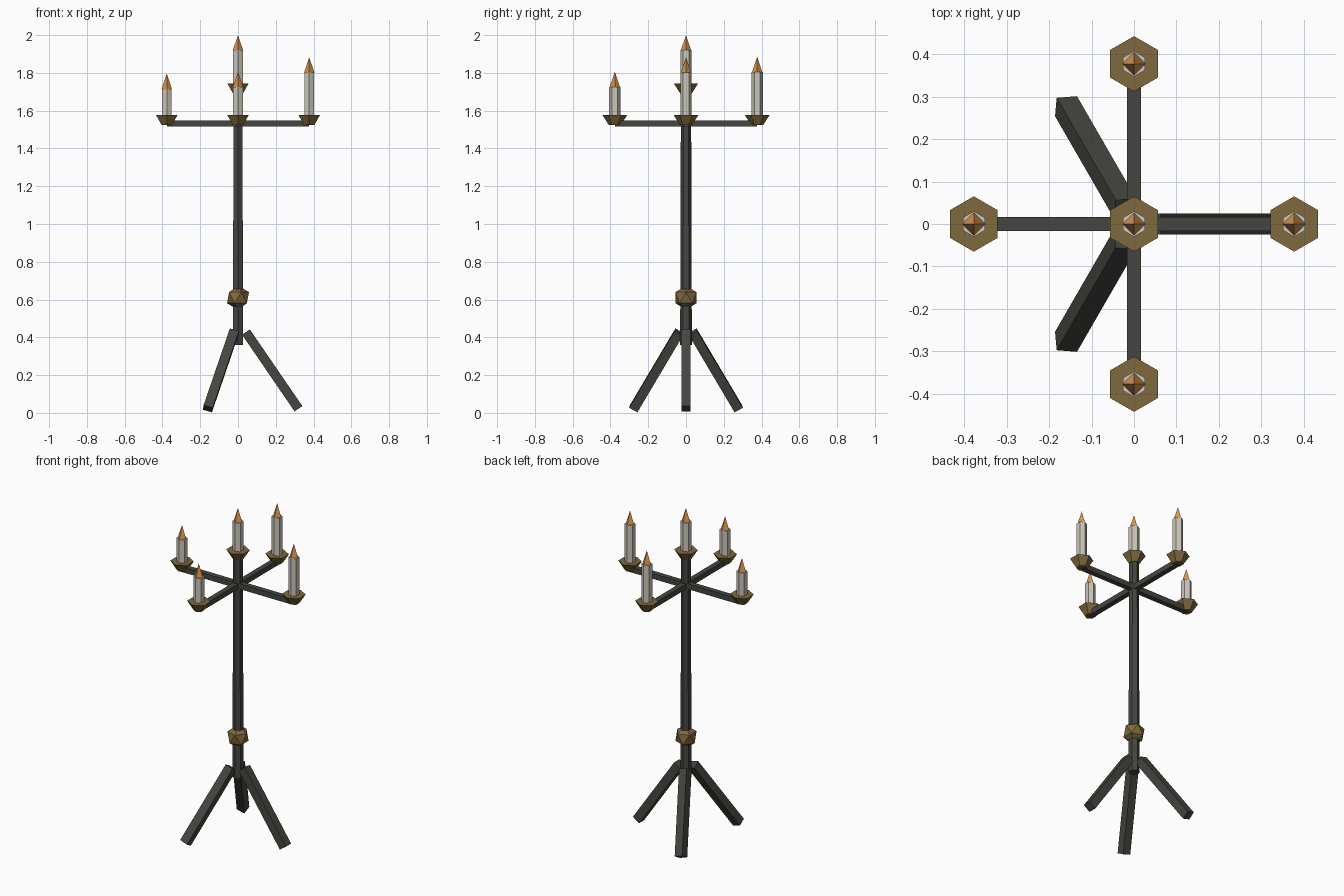
import bpy, math
from mathutils import Vector

if "Cube" in bpy.data.objects:
    bpy.data.objects.remove(bpy.data.objects["Cube"])


def material(name, rgb):
    m = bpy.data.materials.new(name)
    m.diffuse_color = (*rgb, 1)
    m.use_nodes = True
    m.node_tree.nodes["Principled BSDF"].inputs["Base Color"].default_value = m.diffuse_color
    return m


IRON = material("dark_iron", (0.060, 0.062, 0.052))
BRASS = material("aged_brass", (0.215, 0.140, 0.045))
WAX = material("candle_wax", (0.60, 0.57, 0.49))
FLAME = material("flame_orange", (0.72, 0.30, 0.075))


def finish(name, mat):
    o = bpy.context.object
    o.name = name
    o.data.materials.append(mat)
    return o


def cone(name, mat, x, y, z0, z1, r0, r1, sides=6):
    bpy.ops.mesh.primitive_cone_add(vertices=sides, radius1=r0, radius2=r1,
                                    depth=z1 - z0, location=(x, y, (z0 + z1) / 2))
    return finish(name, mat)


def beam(name, mat, a, b, width):
    """Square bar from a up to b."""
    a, b = Vector(a), Vector(b)
    d = b - a
    bpy.ops.mesh.primitive_cube_add(size=1, location=(a + b) / 2)
    o = finish(name, mat)
    o.scale = (width, width, d.length)
    o.rotation_mode = 'QUATERNION'
    o.rotation_quaternion = Vector((0, 0, 1)).rotation_difference(d)
    return o


def candle(name, x, y, cup_z, tip):
    cone(name + "_cup", BRASS, x, y, cup_z, cup_z + 0.053, 0.031, 0.065)
    cone(name + "_candle", WAX, x, y, cup_z + 0.045, tip - 0.08, 0.03, 0.03)
    cone(name + "_flame", FLAME, x, y, tip - 0.08, tip, 0.027, 0, 4)


# pole and knob
cone("pole", IRON, 0, 0, 0.36, 1.70, 0.031, 0.027)
bpy.ops.mesh.primitive_ico_sphere_add(subdivisions=1, radius=0.065, location=(0, 0, 0.61))
finish("pole_knob", BRASS)

# tripod legs
for i in range(3):
    t = math.radians(120 * i)
    c, s = math.cos(t), math.sin(t)
    beam(f"leg_{i + 1}", IRON, (0.32 * c, 0.32 * s, 0.022),
         (0.042 * c, 0.042 * s, 0.428), 0.05)

# arms with cups and candles of uneven height
for side, dx, dy, tip in (("right", 1, 0, 1.883), ("back", 0, 1, 1.885),
                          ("left", -1, 0, 1.796), ("front", 0, -1, 1.806)):
    x, y = 0.377 * dx, 0.377 * dy
    beam(side + "_arm", IRON, (0, 0, 1.533), (x, y, 1.533), 0.032)
    candle(side, x, y, 1.523, tip)

# centre candle
candle("centre", 0, 0, 1.692, 2.0)
